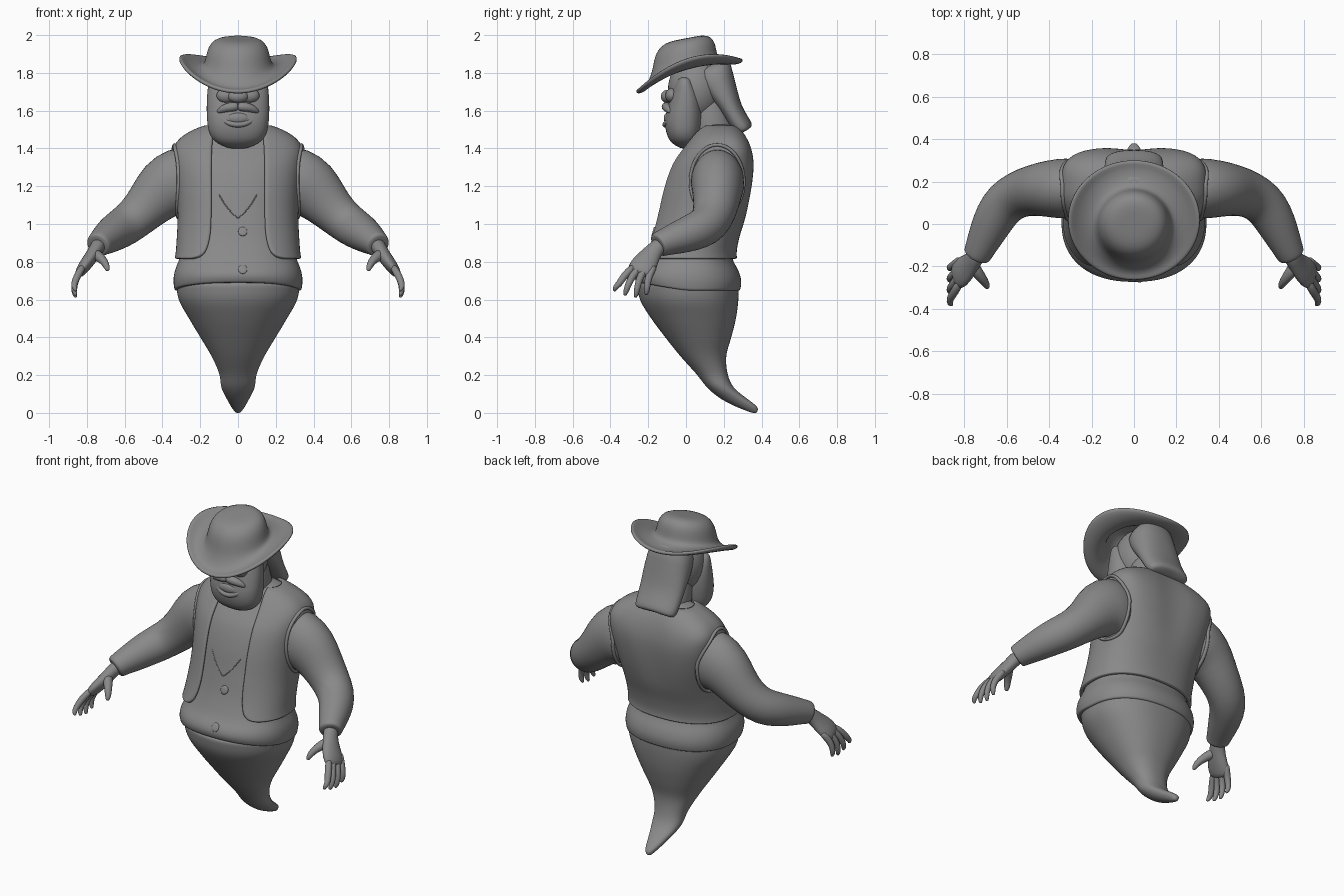
import bpy, bmesh, math
from mathutils import Vector

if "Cube" in bpy.data.objects:
    bpy.data.objects.remove(bpy.data.objects["Cube"])

grey = bpy.data.materials.new("plain_grey")
grey.diffuse_color = (0.25, 0.25, 0.25, 1)
grey.use_nodes = True
grey.node_tree.nodes["Principled BSDF"].inputs["Base Color"].default_value = grey.diffuse_color


def catmull(keys, t):
    """Smooth interpolation of key tuples whose first value is the parameter."""
    t = min(max(t, keys[0][0]), keys[-1][0])
    i = max(k for k in range(len(keys) - 1) if keys[k][0] <= t)
    a, b = keys[i], keys[i + 1]
    f = (t - a[0]) / (b[0] - a[0])
    out = []
    for c in range(1, len(a)):
        def slope(k):
            lo, hi = keys[max(k - 1, 0)], keys[min(k + 1, len(keys) - 1)]
            return (hi[c] - lo[c]) / (hi[0] - lo[0])
        h = b[0] - a[0]
        out.append((2*f**3 - 3*f**2 + 1) * a[c] + (f**3 - 2*f**2 + f) * h * slope(i)
                   + (3*f**2 - 2*f**3) * b[c] + (f**3 - f**2) * h * slope(i + 1))
    return out


def build(name, rows, closed=True, caps=True, solid=0, sub=1, mirror=False):
    """Skin a list of point rows into one smooth object."""
    bm = bmesh.new()
    vs = [[bm.verts.new(p) for p in r] for r in rows]
    n = len(rows[0])
    for r0, r1 in zip(vs, vs[1:]):
        for j in range(n if closed else n - 1):
            k = (j + 1) % n
            bm.faces.new((r0[j], r0[k], r1[k], r1[j]))
    if closed and caps:
        for r in (vs[0], vs[-1]):
            c = bm.verts.new(sum((v.co for v in r), Vector()) / n)
            for j in range(n):
                bm.faces.new((r[j], r[(j + 1) % n], c))
    bmesh.ops.recalc_face_normals(bm, faces=bm.faces)
    me = bpy.data.meshes.new(name)
    bm.to_mesh(me)
    bm.free()
    me.materials.append(grey)
    for p in me.polygons:
        p.use_smooth = True
    ob = bpy.data.objects.new(name, me)
    bpy.context.collection.objects.link(ob)
    if mirror:
        ob.modifiers.new("mirror", 'MIRROR').use_mirror_merge = False
    if solid:
        m = ob.modifiers.new("thickness", 'SOLIDIFY')
        m.thickness, m.offset = solid, 0
    if sub:
        m = ob.modifiers.new("smooth", 'SUBSURF')
        m.levels = m.render_levels = sub
    return ob


def tube(name, pts, n=12, ref=(0, 1, 0), **kw):
    """Tube along (x, y, z, radius[, stretch across the ref axis]) points."""
    rows = []
    for i, p in enumerate(pts):
        t = (Vector(pts[min(i + 1, len(pts) - 1)][:3]) - Vector(pts[max(i - 1, 0)][:3])).normalized()
        u = (Vector(ref) - t * t.dot(Vector(ref))).normalized()
        w = t.cross(u) * (p[4] if len(p) > 4 else 1)
        rows.append([Vector(p[:3]) + p[3] * (math.cos(a) * u + math.sin(a) * w)
                     for a in (2 * math.pi * j / n for j in range(n))])
    return build(name, rows, **kw)


def blob(name, c, r, **kw):
    rows = [[(c[0] + r[0] * math.sin(v) * math.cos(a), c[1] + r[1] * math.sin(v) * math.sin(a),
              c[2] + r[2] * math.cos(v)) for a in (2 * math.pi * j / 20 for j in range(20))]
            for v in (math.pi * (i + .3) / 10.6 for i in range(11))]
    return build(name, rows, **kw)


def section(ang, yf, yb, rx, nb=2.3, off=0, nf=2.3):
    """Body cross-section point; angle 0 is the back, pi is the front."""
    s, c = math.sin(ang), math.cos(ang)
    n = nb if c > 0 else nf
    x = math.copysign(abs(s) ** (2 / n), s) * (rx + off)
    y = (yf + yb) / 2 + math.copysign(abs(c) ** (2 / n), c) * ((yb - yf) / 2 + off)
    if nb > 2.5 and c > 0:  # spine groove on the broad back
        y -= .01 * (nb - 2.5) * math.exp(-(x / .06) ** 2)
    return x, y


def body_loft(name, keys, zs, hem=0, nf=2.3):
    rows = []
    for z in zs:
        row = []
        for j in range(48):
            a = 2 * math.pi * j / 48
            x, y = section(a, *catmull(keys, z), nf=nf)
            row.append((x, y, z + hem * max(0, -math.cos(a)) * max(0, 1 - (z - zs[0]) / .15)))
        rows.append(row)
    return build(name, rows)


# ghostly tail: height, front y, back y, half width
tail = [(0.0, .35, .375, .012), (.03, .27, .382, .035), (.07, .19, .33, .057), (.13, .115, .255, .088),
        (.2, .06, .222, .097), (.3, -.03, .213, .14), (.4, -.11, .24, .20), (.5, -.185, .265, .26),
        (.6, -.245, .278, .315), (.70, -.262, .28, .33)]
body_loft("tail", tail, [0, .012] + [.03 + .67 * i / 24 for i in range(25)], nf=2.05)

# shirt and belly: height, front y, back y, half width, back squareness
torso = [(.645, -.262, .285, .335, 2.3), (.69, -.275, .295, .343, 2.3), (.75, -.262, .28, .336, 2.3),
         (.82, -.222, .245, .31, 2.3), (.92, -.18, .255, .30, 2.4), (1.05, -.145, .295, .295, 2.7),
         (1.2, -.108, .325, .302, 3.5), (1.32, -.06, .335, .315, 4), (1.4, .0, .322, .318, 4),
         (1.45, .04, .30, .285, 3.4), (1.49, .07, .275, .22, 2.8), (1.53, .11, .23, .12, 2.4)]
body_loft("shirt", torso, [.645, .65] + [.67 + .86 * i / 30 for i in range(31)], hem=.045)

# open vest with rounded front panels
opening = [(.815, .25), (.822, .215), (.84, .183), (.88, .16), (.95, .145), (1.1, .14), (1.3, .14),
           (1.43, .135), (1.52, .125)]
rows = []
for z in [.815, .822, .83, .845, .86, .88, .91] + [.95 + .57 * i / 18 for i in range(19)]:
    sec = catmull(torso, z)
    a = math.pi - math.asin(min(.95, catmull(opening, z)[0] / (sec[2] + .015)) ** 1.15)
    rows.append([(*section(a * (j / 28 - 1), *sec, off=.014), z) for j in range(57)])
build("vest", rows, closed=False, solid=.022)


def side_x(y, z):
    """Outer vest surface at the side."""
    yf, yb, rx, nb = catmull(torso, z)
    t = (y - (yf + yb) / 2) / ((yb - yf) / 2 + .025)
    n = nb if t > 0 else 2.3
    return (rx + .025) * max(0, 1 - min(.97, abs(t)) ** n) ** (1 / n)


# armhole rims, arms and cuffs
rim = []
for j in range(32):
    a = 2 * math.pi * j / 32
    y, z = .165 + .142 * math.cos(a), 1.225 + .195 * math.sin(a)
    x = max(.29, side_x(y, z))
    rim.append([(x + .013 * math.cos(b), y + .011 * math.sin(b) * math.cos(a),
                 z + .011 * math.sin(b) * math.sin(a)) for b in (math.pi * k / 3 for k in range(6))])
build("armhole_rim", rim + rim[:1], caps=False, mirror=True)
tube("arm", [(.24, .165, 1.225, .135, 1.3), (.32, .168, 1.225, .147, 1.3), (.40, .166, 1.185, .136, 1.2),
             (.47, .16, 1.105, .122, 1.06), (.54, .142, 1.035, .112), (.605, .105, .985, .107),
             (.655, .035, .955, .1), (.695, -.05, .925, .086), (.73, -.125, .90, .07),
             (.739, -.145, .889, .068), (.742, -.15, .886, .058)], n=20, mirror=True)

# hands
tube("palm", [(.73, -.125, .90, .045, .95), (.752, -.165, .865, .046, .85), (.78, -.198, .82, .062, .6),
              (.815, -.23, .775, .078, .45), (.842, -.248, .735, .068, .38)], mirror=True)
for i, f in enumerate(("index", "middle", "ring", "little")):
    y0, y1 = -.296 + .036 * i, -.38 + .056 * i
    zt = (.645, .622, .612, .625)[i]
    tube(f + "_finger", [(.82, y0 + .02, .775, .022), (.852, y0 * .6 + y1 * .4, .725, .022),
                         (.868, y0 * .3 + y1 * .7, .68, .019), (.867, y1 + .005, zt + .02, .016),
                         (.858, y1, zt, .009)], n=8, mirror=True)
tube("thumb", [(.765, -.19, .845, .034), (.732, -.235, .825, .03), (.707, -.268, .80, .023),
               (.692, -.292, .768, .018), (.69, -.30, .752, .009)], n=8, mirror=True)

# head and neck
blob("head", (0, .05, 1.71), (.148, .15, .18))
tube("neck", [(0, .16, 1.42, .13), (0, .13, 1.55, .11), (0, .1, 1.68, .11)], n=16)

# beard with sideburns: height, front y, back y, half width
beard = [(1.40, -.03, .03, .05), (1.42, -.07, .06, .105), (1.47, -.10, .08, .148), (1.54, -.112, .092, .163),
         (1.62, -.098, .092, .166), (1.69, -.08, .08, .163), (1.75, -.06, .05, .155), (1.78, -.04, .03, .14)]
body_loft("beard", beard, [1.40 + .38 * i / 14 for i in range(15)], nf=2.4)

# moustache, open mouth, nose
tube("moustache", [(0, -.105, 1.622, .026), (.045, -.105, 1.62, .026), (.08, -.095, 1.61, .022),
                   (.108, -.082, 1.592, .01)], n=10, ref=(0, 0, 1), mirror=True)
tube("lower_lip", [(.092 * math.cos(a), -.112 + .035 * math.cos(a) ** 2, 1.585 + .06 * math.sin(a), .016)
                   for a in (-math.pi * i / 12 for i in range(13))], n=8)
blob("mouth", (0, -.098, 1.56), (.06, .02, .03))
blob("nose", (0, -.10, 1.675), (.055, .034, .035))
blob("cheek", (.06, -.075, 1.68), (.055, .035, .04), mirror=True)

# long hair falling behind: y, z, half width, half thickness
rows = []
for y, z, w, t in [(.13, 1.85, .13, .10), (.16, 1.76, .143, .09), (.205, 1.68, .145, .068), (.24, 1.61, .142, .052),
                   (.275, 1.55, .14, .052), (.303, 1.51, .136, .05), (.31, 1.497, .122, .036)]:
    row = []
    for j in range(24):
        x, d = section(2 * math.pi * j / 24, -t, t, w, nf=2.4)
        row.append((x, y + d, z + d * .4 - .6 * x * x))
    rows.append(row)
build("hair", rows)

# wide-brimmed hat: half width, half depth, centre y, height, tilt, side curl
rings = [(.312, .284, .018, 1.785, .30, .095), (.285, .26, .017, 1.778, .30, .075), (.24, .225, .012, 1.785, .30, .045),
         (.19, .185, .0, 1.81, .27, .015), (.168, .163, -.005, 1.845, .22, 0), (.158, .155, -.005, 1.89, .2, 0),
         (.148, .145, -.003, 1.93, .2, 0), (.125, .122, 0, 1.961, .2, 0), (.085, .085, 0, 1.972, .2, 0),
         (.03, .03, 0, 1.972, .18, 0)]
rows = [[(rx * math.sin(a), cy + ry * math.cos(a), h + tilt * ry * math.cos(a) + curl * math.sin(a) ** 2)
         for a in (2 * math.pi * j / 36 for j in range(36))] for rx, ry, cy, h, tilt, curl in rings]
hat = build("hat", rows, caps=False, solid=.022)
bm = bmesh.new()
bm.from_mesh(hat.data)
bmesh.ops.holes_fill(bm, edges=[e for e in bm.edges if e.is_boundary and all(v.co.xy.length < .06 for v in e.verts)])
bmesh.ops.recalc_face_normals(bm, faces=bm.faces)
bm.to_mesh(hat.data)
bm.free()


def front_y(x, z):
    """Surface of the shirt front."""
    yf, yb, rx, _ = catmull(torso, z)
    return (yf + yb) / 2 - (yb - yf) / 2 * (1 - (abs(x) / rx) ** 2.3) ** (1 / 2.3)


# shirt buttons and neckline seam
for i, z in enumerate((.96, .76)):
    rows = [[(.025 + r * math.cos(a), front_y(.025, z + r * math.sin(a)) - d, z + r * math.sin(a))
             for a in (2 * math.pi * j / 20 for j in range(20))]
            for r, d in ((.024, -.012), (.024, .006), (.021, .009), (.008, .009))]
    build(f"button_{i + 1}", rows, sub=0)
tube("neckline_seam", [(x, front_y(x, z) + .002, z, .004) for x, z in
                       ((.0, 1.03), (.03, 1.055), (.06, 1.09), (.08, 1.12), (.1, 1.155))], n=6, mirror=True)
